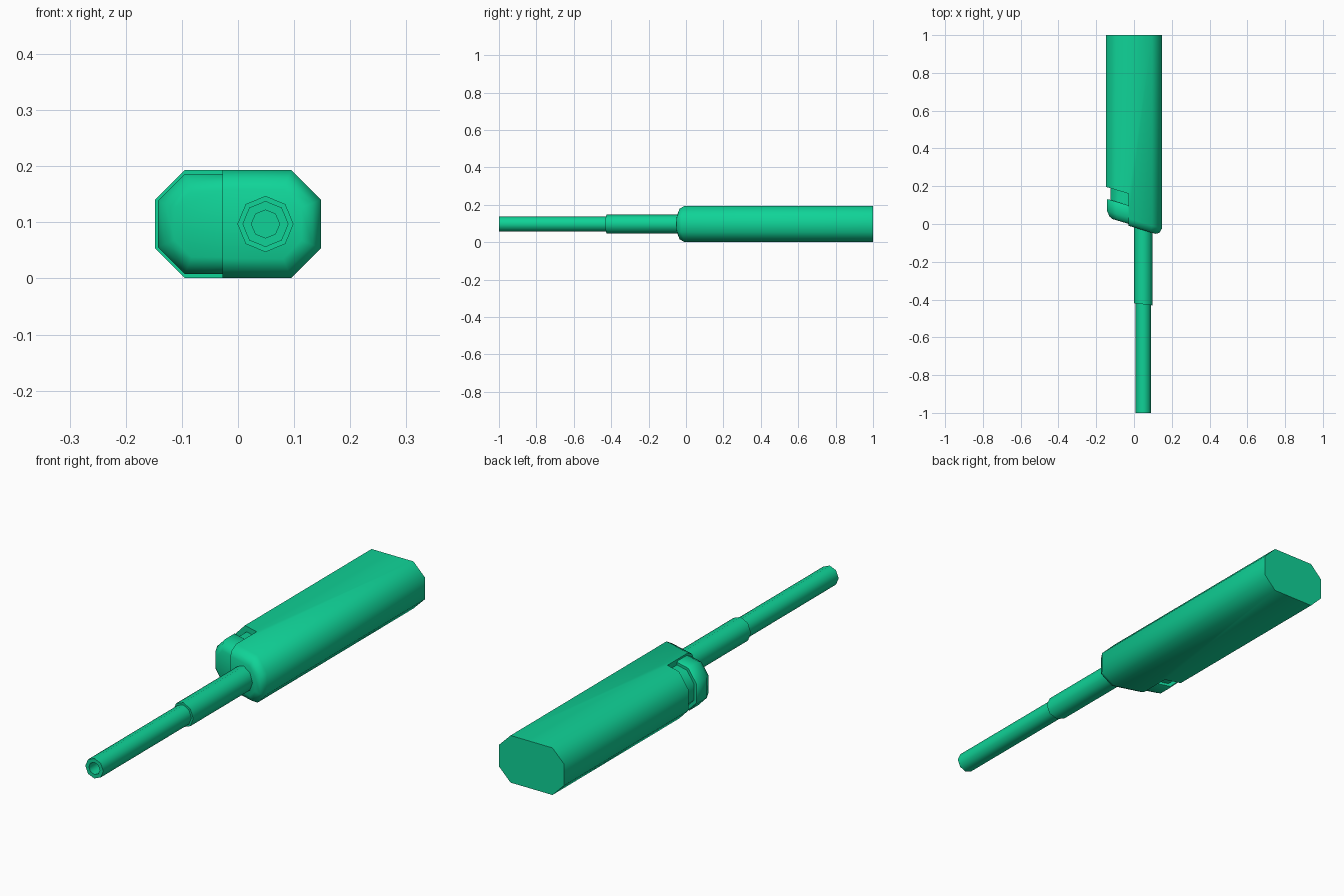
import bpy, bmesh, math
from mathutils import Vector

if "Cube" in bpy.data.objects:
    bpy.data.objects.remove(bpy.data.objects["Cube"], do_unlink=True)

GREEN = (0.005, 0.65, 0.31, 1)
mat = bpy.data.materials.new("Sea green")
mat.use_nodes = True
mat.diffuse_color = GREEN
mat.node_tree.nodes["Principled BSDF"].inputs["Base Color"].default_value = GREEN

MID_Z = 0.097
SLANT = -0.3      # sideways rake of the front faces
SPLIT = -0.028    # wall between main body and side latch


def octagon(w, h, c):
    """Chamfered rectangle: half width, half height, chamfer."""
    quarter = [(w, h - c), (w - c, h)]
    right_up = quarter + [(-x, z) for x, z in reversed(quarter)]
    return right_up + [(-x, -z) for x, z in right_up]


def ring(w, h, c, y, slant=SLANT, inset=0.0):
    pts = octagon(w - inset, h - inset, c - 0.586 * inset)
    return [Vector((x, y + slant * x, z + MID_Z)) for x, z in pts]


def loft(name, rings, clip=None):
    """Skin the rings in order, cap both ends, optionally keep only x < clip."""
    bm = bmesh.new()
    loops = [[bm.verts.new(p) for p in r] for r in rings]
    n = len(loops[0])
    for a, b in zip(loops, loops[1:]):
        for i in range(n):
            j = (i + 1) % n
            bm.faces.new((a[i], a[j], b[j], b[i]))
    bm.faces.new(loops[0])
    bm.faces.new(loops[-1])
    bmesh.ops.recalc_face_normals(bm, faces=bm.faces)
    if clip is not None:
        bmesh.ops.bisect_plane(bm, geom=bm.verts[:] + bm.edges[:] + bm.faces[:],
                               plane_co=(clip, 0, 0), plane_no=(1, 0, 0),
                               clear_outer=True)
    mesh = bpy.data.meshes.new(name)
    bm.to_mesh(mesh)
    bm.free()
    mesh.materials.append(mat)
    obj = bpy.data.objects.new(name, mesh)
    bpy.context.collection.objects.link(obj)
    return obj


def activate(obj):
    bpy.ops.object.select_all(action='DESELECT')
    obj.select_set(True)
    bpy.context.view_layer.objects.active = obj


def smooth(obj):
    activate(obj)
    bpy.ops.object.shade_smooth_by_angle(angle=math.radians(50))


# Main body: long octagonal grip with a raked, rounded front
size = (0.148, 0.0965, 0.053)
body = loft("body", [ring(*size, 1.0, slant=0),
                     ring(*size, 0.02),
                     ring(*size, -0.008, inset=0.015),
                     ring(*size, -0.018, inset=0.035)])

# Notch that frees the front corner for the latch
cutter = loft("notch_cutter",
              [[Vector((x, y + SLANT * x, z))
                for x, z in ((SPLIT, -0.1), (SPLIT, 0.4), (-0.3, 0.4), (-0.3, -0.1))]
               for y in (-0.3, 0.152)])
cutter.hide_render = True
activate(body)
cut = body.modifiers.new("notch", 'BOOLEAN')
cut.operation = 'DIFFERENCE'
cut.solver = 'EXACT'
cut.object = cutter
bpy.ops.object.modifier_apply(modifier=cut.name)
bpy.data.objects.remove(cutter, do_unlink=True)
smooth(body)

# Side latch and the narrower neck behind it
size = (0.143, 0.089, 0.048)
latch = loft("side_latch", [ring(*size, 0.09, inset=0.004),
                            ring(*size, 0.084),
                            ring(*size, 0.026),
                            ring(*size, 0.0, inset=0.014),
                            ring(*size, -0.008, inset=0.03)], clip=SPLIT + 0.002)
smooth(latch)
size = (0.125, 0.074, 0.04)
smooth(loft("latch_neck", [ring(*size, 0.16), ring(*size, 0.08)], clip=SPLIT + 0.002))


# Eight-sided tubes: sleeve with a slightly raked end, thin tube with a bore
def circle(r, y, slant=0.0):
    pts = []
    for i in range(8):
        a = i * math.tau / 8
        x = r * math.cos(a)
        pts.append(Vector((0.049 + x, y + slant * x, MID_Z + r * math.sin(a))))
    return pts


smooth(loft("sleeve", [circle(0.05, 0.03), circle(0.05, -0.425, -0.12)]))
smooth(loft("tube", [circle(0.041, -0.38), circle(0.041, -1.0),
                     circle(0.025, -1.0), circle(0.025, -0.9)]))
